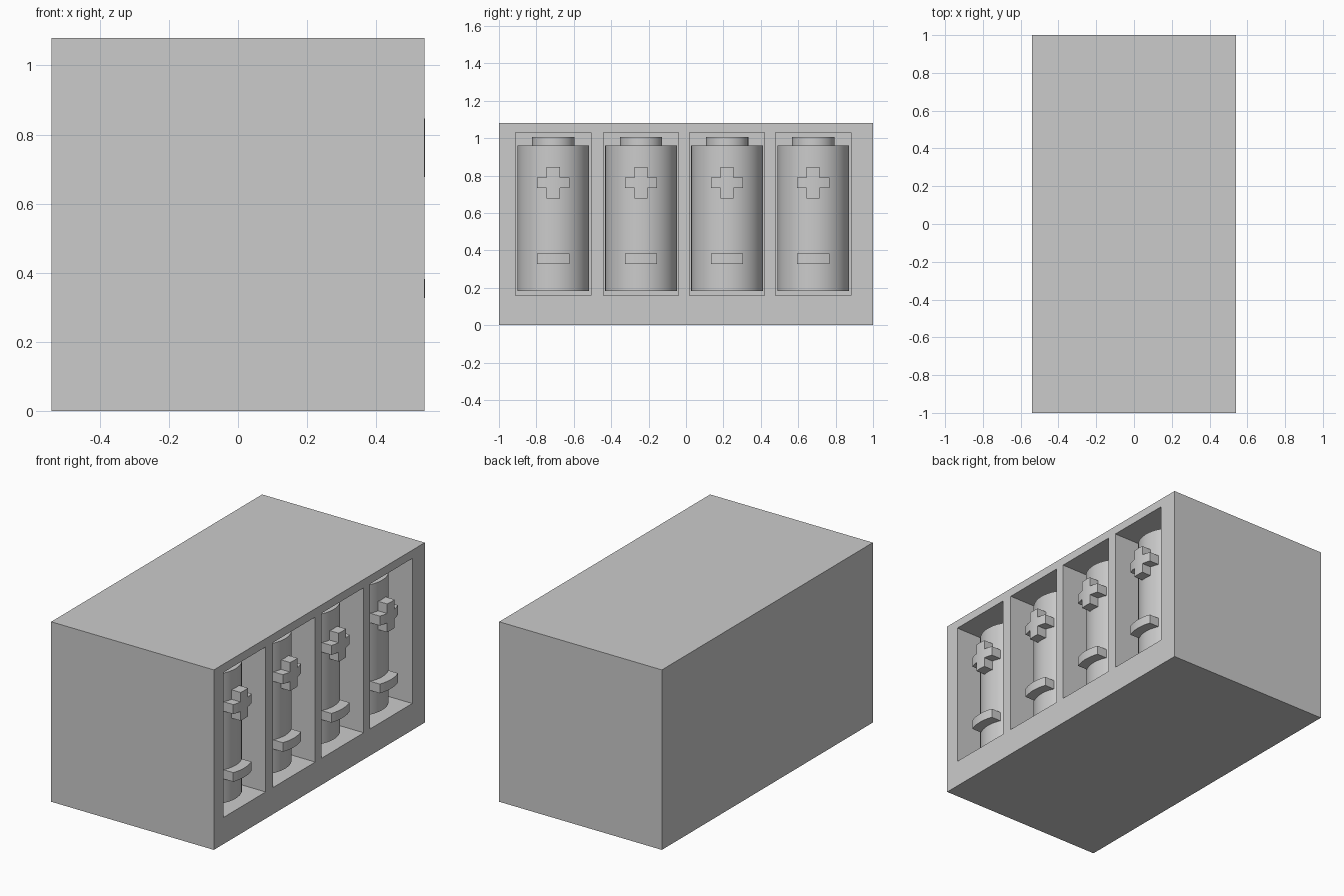
import bpy, bmesh, math

if "Cube" in bpy.data.objects:
    bpy.data.objects.remove(bpy.data.objects["Cube"])

CENTRES = (-0.71, -0.24, 0.22, 0.68)   # y of each bay
CX, R = 0.29, 0.192                    # battery axis x and radius
SYMBOL_R = 0.251                       # outer radius of raised symbols


def box(name, lo, hi):
    bpy.ops.mesh.primitive_cube_add(size=1, location=[(a + b) / 2 for a, b in zip(lo, hi)])
    ob = bpy.context.object
    ob.name = name
    ob.scale = [b - a for a, b in zip(lo, hi)]
    bpy.ops.object.transform_apply(location=False, rotation=False, scale=True)
    return ob


def cylinder(name, radius, y, z0, z1):
    bpy.ops.mesh.primitive_cylinder_add(vertices=48, radius=radius, depth=z1 - z0,
                                        location=(CX, y, (z0 + z1) / 2))
    ob = bpy.context.object
    ob.name = name
    bpy.ops.object.shade_smooth_by_angle(angle=math.radians(30))
    return ob


def symbol(name, y, zs, filled):
    """Raised mark with a curved front: grid cells chosen by filled(), extruded into the battery."""
    ys = [-0.086, -0.06, -0.035, -0.012, 0.012, 0.035, 0.06, 0.086]
    bm = bmesh.new()
    grid = {(i, j): bm.verts.new((CX + math.sqrt(SYMBOL_R**2 - a * a), y + a, z))
            for i, a in enumerate(ys) for j, z in enumerate(zs)}
    for i in range(len(ys) - 1):
        for j in range(len(zs) - 1):
            if filled(i, j):
                bm.faces.new([grid[i, j], grid[i + 1, j], grid[i + 1, j + 1], grid[i, j + 1]])
    bmesh.ops.delete(bm, geom=[v for v in bm.verts if not v.link_faces], context='VERTS')
    ext = bmesh.ops.extrude_face_region(bm, geom=bm.faces[:], use_keep_orig=True)
    for v in ext['geom']:
        if isinstance(v, bmesh.types.BMVert):
            v.co.x -= 0.075
    bmesh.ops.recalc_face_normals(bm, faces=bm.faces[:])
    me = bpy.data.meshes.new(name)
    bm.to_mesh(me)
    bm.free()
    ob = bpy.data.objects.new(name, me)
    bpy.context.collection.objects.link(ob)
    bpy.ops.object.select_all(action='DESELECT')
    ob.select_set(True)
    bpy.context.view_layer.objects.active = ob
    bpy.ops.object.shade_smooth_by_angle(angle=math.radians(30))


# Housing with four recessed bays
housing = box("housing", (-0.54, -1, 0), (0.54, 1, 1.08))
for n, y in enumerate(CENTRES):
    cutter = box(f"bay_cutter_{n}", (0.08, y - 0.201, 0.16), (0.7, y + 0.201, 1.03))
    cutter.hide_render = True
    cutter.hide_set(True)
    mod = housing.modifiers.new(f"bay_{n}", 'BOOLEAN')
    mod.operation = 'DIFFERENCE'
    mod.solver = 'EXACT'
    mod.object = cutter

# Apply the cuts and drop the cutters
mesh = bpy.data.meshes.new_from_object(housing.evaluated_get(bpy.context.evaluated_depsgraph_get()))
housing.modifiers.clear()
housing.data = mesh
for ob in [o for o in bpy.data.objects if o.name.startswith("bay_cutter")]:
    bpy.data.objects.remove(ob)

# Batteries with terminal, plus and minus marks
for n, y in enumerate(CENTRES):
    cylinder(f"battery_body_{n}", R, y, 0.182, 0.962)
    cylinder(f"battery_terminal_{n}", 0.113, y, 0.95, 1.005)
    symbol(f"plus_mark_{n}", y, (0.677, 0.733, 0.79, 0.847),
           lambda i, j: j == 1 or 2 <= i <= 4)
    symbol(f"minus_mark_{n}", y, (0.327, 0.382), lambda i, j: True)
